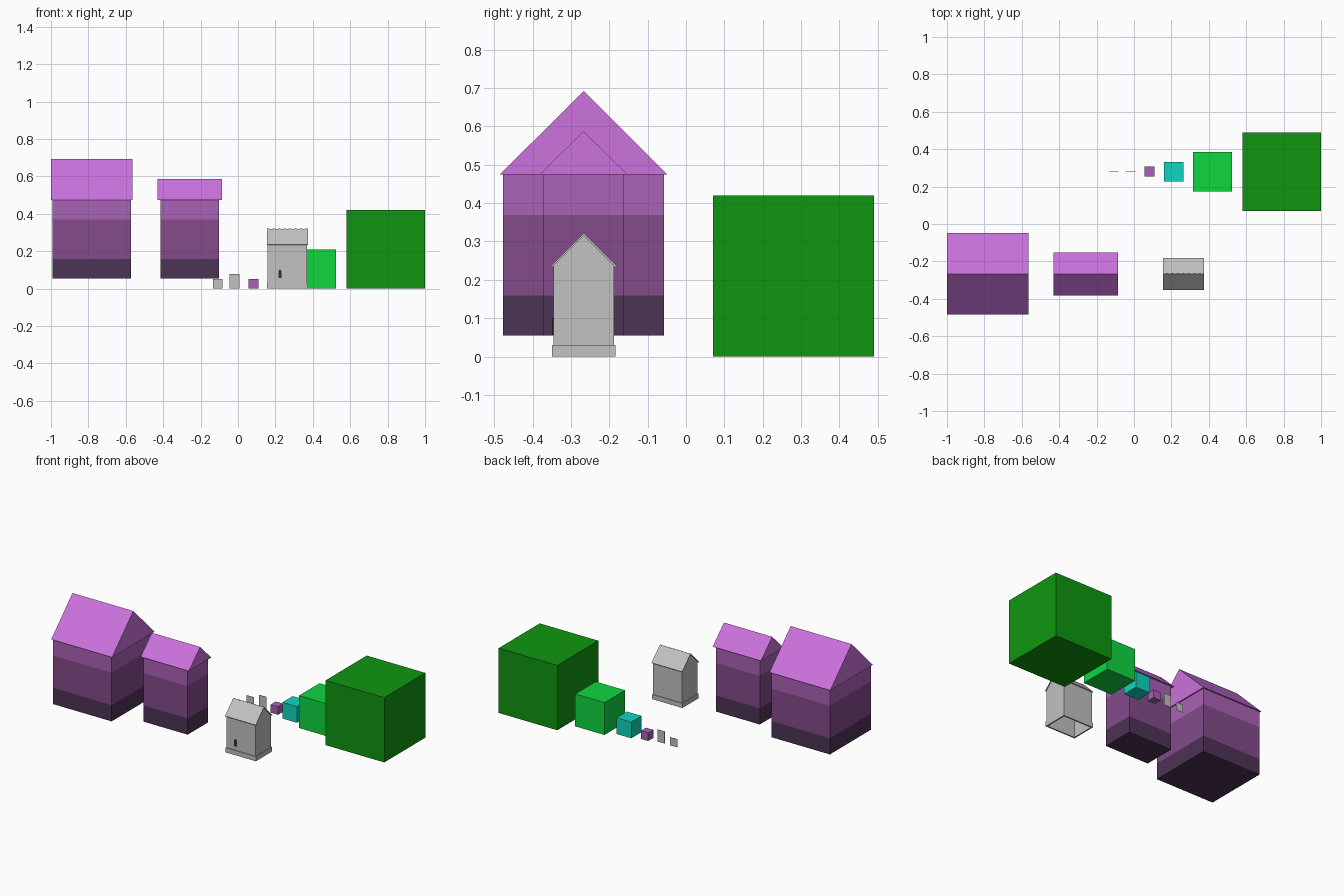
import bpy
import math
from mathutils import Matrix, Vector

old = bpy.data.objects.get("Cube")
if old:
    bpy.data.objects.remove(old, do_unlink=True)


def material(name, *rgb):
    """Flat material from 0-255 display values."""
    lin = [((c / 255 + 0.055) / 1.055) ** 2.4 if c > 10 else c / 3300 for c in rgb]
    m = bpy.data.materials.new(name)
    m.use_nodes = True
    m.diffuse_color = (*lin, 1)
    m.node_tree.nodes["Principled BSDF"].inputs["Base Color"].default_value = (*lin, 1)
    return m


ORCHID = material("orchid roof", 204, 114, 222)
LILAC = material("lilac", 170, 98, 182)
PLUM = material("plum", 132, 75, 139)
DARK_PLUM = material("dark plum", 77, 51, 85)
GREEN = material("deep green", 15, 150, 16)
BRIGHT = material("bright green", 15, 215, 64)
TEAL = material("teal", 13, 214, 189)
GREY = material("grey", 194, 194, 194)
NAVY = material("dark navy", 45, 45, 70)


def add(name, verts, faces, mat):
    me = bpy.data.meshes.new(name)
    me.from_pydata(verts, [], faces)
    me.materials.append(mat)
    ob = bpy.data.objects.new(name, me)
    bpy.context.collection.objects.link(ob)
    return ob


def prism(name, profile, start, end, axis, mat):
    """Extrude a closed profile along x (profile is y, z) or y (profile is x, z)."""
    n = len(profile)
    if axis == "x":
        verts = [(d, a, b) for d in (start, end) for a, b in profile]
    else:
        verts = [(a, d, b) for d in (end, start) for a, b in profile]
    faces = [tuple(reversed(range(n))), tuple(range(n, 2 * n))]
    faces += [(i, (i + 1) % n, n + (i + 1) % n, n + i) for i in range(n)]
    return add(name, verts, faces, mat)


def box(name, x0, x1, y0, y1, z0, z1, mat):
    return prism(name, [(y0, z0), (y1, z0), (y1, z1), (y0, z1)], x0, x1, "x", mat)


U = 0.0525        # building grid step
ROW = -0.267      # centre line of the houses
BACK = 0.28       # centre line of the blocks


# Banded houses with solid gable roofs
def banded_house(name, cx, half_x, half_y, roof_x, roof_y, peak):
    for part, low, high, mat in (("base_band", 1, 3, DARK_PLUM),
                                 ("middle_band", 3, 7, PLUM),
                                 ("upper_band", 7, 9, LILAC)):
        box(f"{name}_{part}", cx - half_x, cx + half_x, ROW - half_y, ROW + half_y,
            low * U + 0.002, high * U + 0.002, mat)
    eave = 9 * U + 0.002
    prism(f"{name}_roof", [(ROW - roof_y, eave), (ROW + roof_y, eave), (ROW, peak)],
          cx - roof_x, cx + roof_x, "x", ORCHID)


banded_house("large_house", -0.782, 4 * U, 4 * U, 0.218, 0.218, 0.692)
banded_house("small_house", -0.258, 3 * U, 2 * U, 0.173, 0.115, 0.587)

# Row of cubes, each twice the size of the last
for name, cx, steps, mat in (("large_cube", 0.79, 8, GREEN), ("medium_cube", 0.42, 4, BRIGHT),
                             ("small_cube", 0.212, 2, TEAL), ("tiny_cube", 0.083, 1, LILAC)):
    h = steps * U / 2
    box(name, cx - h, cx + h, BACK - h, BACK + h, 0, 2 * h, mat)

# Two thin upright panels
for name, cx, height in (("tall_panel", -0.018, 1.5 * U), ("short_panel", -0.108, U)):
    box(name, cx - U / 2, cx + U / 2, BACK - 0.001, BACK + 0.001, 0, height, GREY)

# Hollow hut made of thin sheets, open underneath
CX, HX, HY, T = 0.264, 2 * U, 1.5 * U, 0.005
PEAK = 0.322
SLOPE = math.sqrt(2) * T
wall_top = PEAK - SLOPE - HY
for side, name in ((-1, "front"), (1, "back")):
    outer, inner = ROW + side * HY, ROW + side * (HY - T)
    box(f"hut_{name}_wall", CX - HX, CX + HX, min(outer, inner), max(outer, inner),
        0, wall_top, GREY)
gable = [(ROW - HY, 0), (ROW + HY, 0), (ROW + HY, wall_top),
         (ROW, PEAK - SLOPE), (ROW - HY, wall_top)]
prism("hut_right_gable", gable, CX - HX, CX - HX + T, "x", GREY)
prism("hut_left_gable", gable, CX + HX - T, CX + HX, "x", GREY)

# Plinth strips around the foot of the hut
P = 0.004
for side, name in ((-1, "right"), (1, "left")):
    a, b = sorted((CX + side * HX, CX + side * (HX + P)))
    box(f"hut_{name}_plinth", a, b, ROW - HY - P, ROW + HY + P, 0, 0.03, GREY)
for side, name in ((-1, "front"), (1, "back")):
    a, b = sorted((ROW + side * HY, ROW + side * (HY + P)))
    box(f"hut_{name}_plinth", CX - HX, CX + HX, a, b, 0, 0.03, GREY)

# Roof sheets stop just short of the ridge
REACH, RX = 0.086, 0.11
for side, name in ((-1, "front"), (1, "back")):
    d = T / math.sqrt(2)
    sheet = [(ROW + side * d, PEAK - d), (ROW, PEAK - 2 * d),
             (ROW + side * (REACH - d), PEAK - REACH - d), (ROW + side * REACH, PEAK - REACH)]
    if side > 0:
        sheet.reverse()
    prism(f"hut_{name}_roof", sheet[::-1], CX - RX, CX + RX, "x", GREY)

# Interlocking teeth along the ridge
d = T / math.sqrt(2)
tooth = [(ROW, PEAK - 2 * d), (ROW + d, PEAK - d), (ROW, PEAK), (ROW - d, PEAK - d)]
COUNT = 15
step = 2 * RX / COUNT
for i in range(0, COUNT, 2):
    x = CX - RX + i * step
    prism(f"hut_ridge_tooth_{i // 2 + 1}", tooth, x, x + step, "x", GREY)

# Small arched door plate
R, DX = 0.008, 0.224
door = [(DX - R, 0.058), (DX + R, 0.058)]
door += [(DX + R * math.cos(math.pi * k / 8), 0.092 + R * math.sin(math.pi * k / 8))
         for k in range(9)]
prism("hut_door", door, ROW - HY - 0.004, ROW - HY, "y", NAVY)
